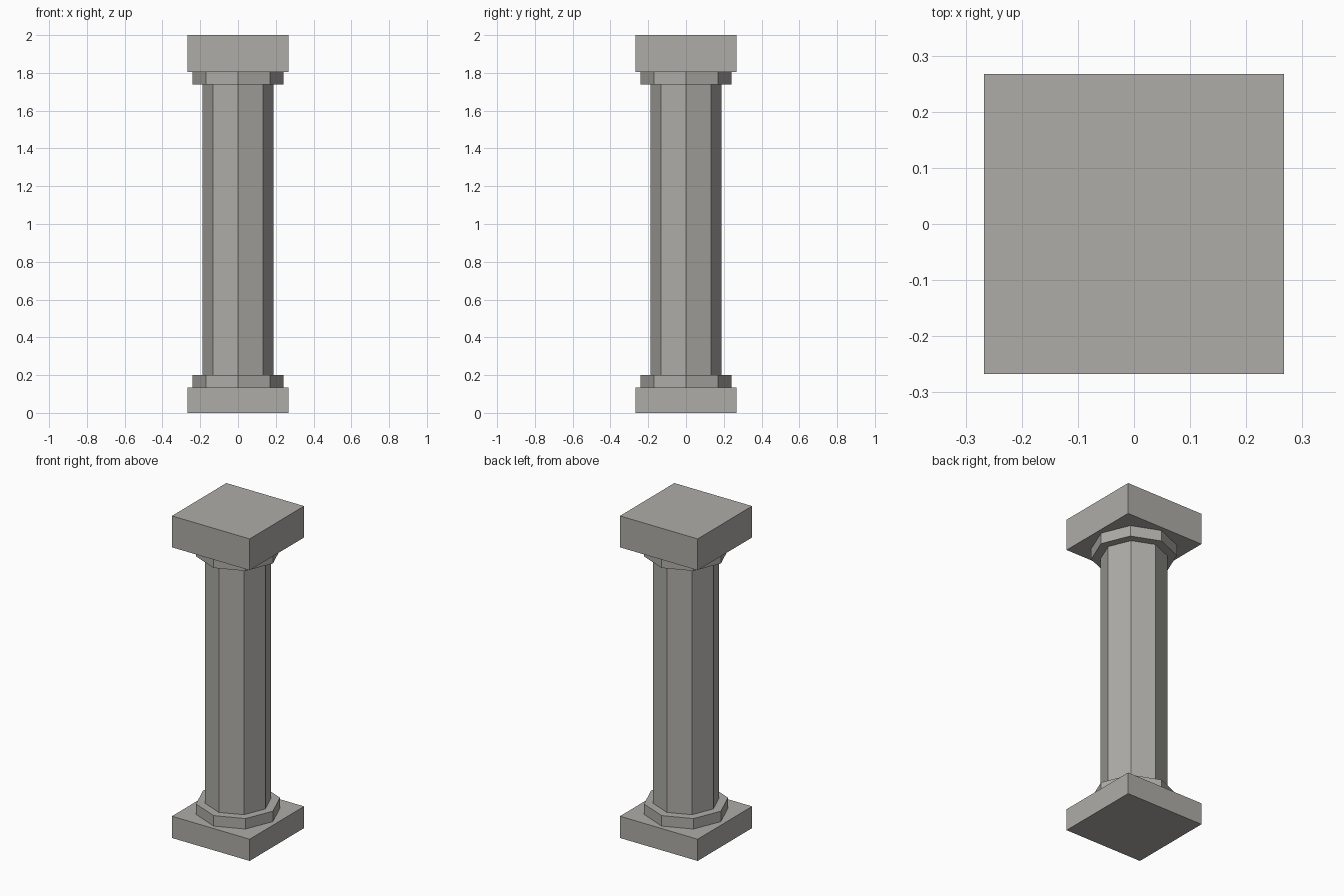
import bpy
import math

if "Cube" in bpy.data.objects:
    bpy.data.objects.remove(bpy.data.objects["Cube"])

stone = bpy.data.materials.new("grey stone")
stone.diffuse_color = (0.42, 0.413, 0.388, 1)
stone.use_nodes = True
stone.node_tree.nodes["Principled BSDF"].inputs["Base Color"].default_value = stone.diffuse_color


def prism(name, sides, radius, z0, z1, turn=0.0):
    """Upright flat-sided prism between two heights."""
    bpy.ops.mesh.primitive_cylinder_add(
        vertices=sides, radius=radius, depth=z1 - z0,
        location=(0, 0, (z0 + z1) / 2), rotation=(0, 0, turn))
    ob = bpy.context.object
    ob.name = name
    ob.data.materials.append(stone)
    return ob


SQUARE = 0.267 * math.sqrt(2)
Z = (0, 0.135, 0.2, 1.738, 1.805, 2.0)

# Square blocks at foot and head
prism("base_plinth", 4, SQUARE, Z[0], Z[1], math.pi / 4)
prism("top_block", 4, SQUARE, Z[4], Z[5], math.pi / 4)
# Octagonal collars
prism("lower_collar", 8, 0.24, Z[1], Z[2])
prism("upper_collar", 8, 0.24, Z[3], Z[4])
# Octagonal shaft
prism("shaft", 8, 0.188, Z[2], Z[3])
